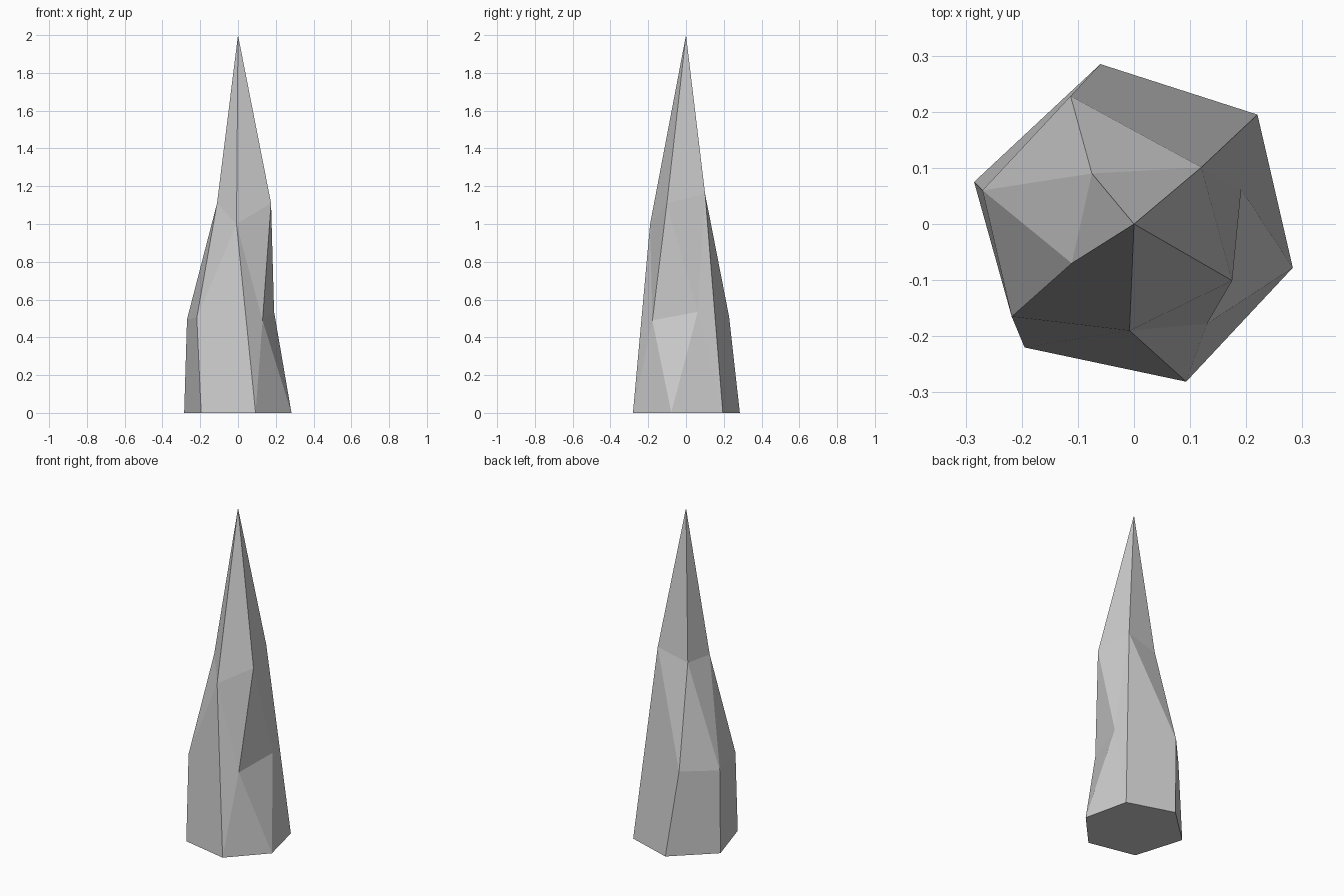
import bpy
import bmesh

if "Cube" in bpy.data.objects:
    bpy.data.objects.remove(bpy.data.objects["Cube"])

# Irregular crystal cross-sections, from the ground up (a = base, b = middle, c = shoulder)
rings = {
    "a": [(0.22, 0.195, 0), (-0.06, 0.285, 0), (-0.285, 0.075, 0),
          (-0.195, -0.22, 0), (0.093, -0.281, 0), (0.283, -0.078, 0)],
    "b": [(-0.113, 0.228, 0.51), (-0.27, 0.06, 0.495), (-0.218, -0.165, 0.505),
          (0.13, -0.178, 0.49), (0.191, 0.062, 0.535)],
    "c": [(0.12, 0.101, 1.16), (-0.075, 0.09, 1.11), (-0.111, -0.07, 1.11),
          (-0.008, -0.19, 1.0), (0.175, -0.101, 1.11)],
    "t": [(0, 0, 2)],
}

bm = bmesh.new()
v = {f"{name}{i}": bm.verts.new(co)
     for name, ring in rings.items() for i, co in enumerate(ring)}


def facet(corners):
    bm.faces.new([v[c] for c in corners.split()])


# Flat base
facet("a5 a4 a3 a2 a1 a0")

# Pointed tip
for i in range(5):
    facet(f"c{i} c{(i + 1) % 5} t0")

# Lower facets
for f in ("a1 a2 b1 b0", "a2 a3 b2 b1", "a0 a1 b0 c0", "a3 a4 c3 b2",
          "a4 b3 c3", "a4 a5 b3", "a5 b4 b3", "a5 a0 b4", "a0 c0 b4"):
    facet(f)

# Facets between the middle and the shoulder
for f in ("b0 c1 c0", "b0 b1 c1", "b1 c2 c1", "b1 b2 c2",
          "b2 c3 c2", "b3 c4 c3", "b3 b4 c4", "b4 c0 c4"):
    facet(f)

bmesh.ops.recalc_face_normals(bm, faces=bm.faces[:])
mesh = bpy.data.meshes.new("stone_spike")
bm.to_mesh(mesh)
bm.free()
bpy.context.collection.objects.link(bpy.data.objects.new("stone_spike", mesh))
